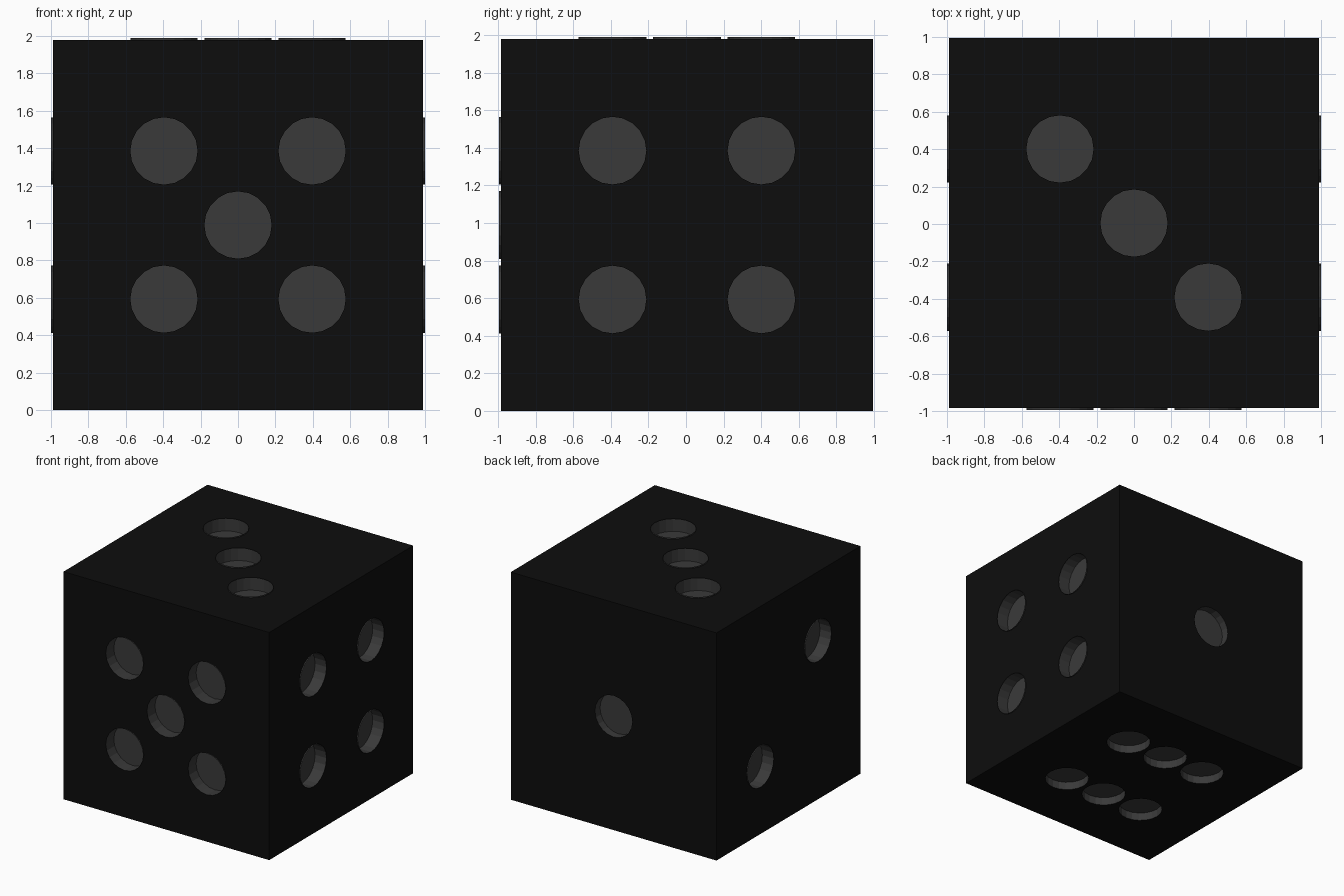
import bpy, bmesh, math
from mathutils import Vector, Matrix

if "Cube" in bpy.data.objects:
    bpy.data.objects.remove(bpy.data.objects["Cube"])

H = 0.9895                        # half side of the cube
C = Vector((0, 0.005, H))         # cube centre
R, S, N = 0.18, 0.396, 20         # pip radius, pip spacing, sides
X, Y, Z = Vector((1, 0, 0)), Vector((0, 1, 0)), Vector((0, 0, 1))
DIAG = [(-1, 1), (1, -1)]
FOUR = DIAG + [(1, 1), (-1, -1)]
MID = [(0, 0)]

# name, right axis, up axis, pips, rim height, floor depth
FACES = [
    ("front", X, Z, FOUR + MID, 0.0105, 0.10),
    ("right", Y, Z, FOUR, 0.0105, 0.10),
    ("top", X, Y, DIAG + MID, 0.0105, 0.10),
    ("back", -X, Z, MID, 0.0, 0.07),
    ("left", -Y, Z, [(1, 1), (-1, -1)], 0.0105, 0.10),
    ("bottom", X, -Y, FOUR + [(0, 1), (0, -1)], 0.0, 0.07),
]


def material(name, value):
    m = bpy.data.materials.new(name)
    m.diffuse_color = (value, value, value, 1)
    m.use_nodes = True
    m.node_tree.nodes["Principled BSDF"].inputs["Base Color"].default_value = m.diffuse_color
    return m


def finish(bm, name, mat):
    me = bpy.data.meshes.new(name)
    bm.to_mesh(me)
    bm.free()
    ob = bpy.data.objects.new(name, me)
    me.materials.append(mat)
    bpy.context.collection.objects.link(ob)
    return ob


def circle(cx, cy, r, z):
    return [Vector((cx + r * math.cos(2 * math.pi * i / N),
                    cy + r * math.sin(2 * math.pi * i / N), z)) for i in range(N)]


def face_matrix(u, v):
    n = u.cross(v)
    m = Matrix((u, v, n)).transposed().to_4x4()
    m.translation = C + n * H
    return m


black = material("body_black", 0.004)
grey = material("pip_grey", 0.042)
body = bmesh.new()

for name, u, v, pips, rim, depth in FACES:
    M = face_matrix(u, v)
    spots = [(a * S, b * S) for a, b in pips]

    # flat panel with round holes
    square = [Vector((a * H, b * H, 0)) for a, b in ((-1, -1), (1, -1), (1, 1), (-1, 1))]
    edges = []
    for loop in [square] + [circle(x, y, R, 0) for x, y in spots]:
        vs = [body.verts.new(M @ p) for p in loop]
        edges += [body.edges.new((vs[i - 1], vs[i])) for i in range(len(vs))]
    n = u.cross(v)
    res = bmesh.ops.triangle_fill(body, edges=edges, use_beauty=True, normal=n)
    for f in [g for g in res["geom"] if isinstance(g, bmesh.types.BMFace)]:
        f.normal_update()
        if f.normal.dot(n) < 0:
            f.normal_flip()

    # open cups forming the pips of this face
    cup = bmesh.new()
    for x, y in spots:
        top = [cup.verts.new(M @ p) for p in circle(x, y, R, rim)]
        low = [cup.verts.new(M @ p) for p in circle(x, y, R, -depth)]
        cup.faces.new(low)
        for i in range(N):
            cup.faces.new((low[i], low[i - 1], top[i - 1], top[i]))
    finish(cup, name + "_pips", grey)

bmesh.ops.remove_doubles(body, verts=body.verts[:], dist=0.0001)
finish(body, "cube_body", black)
